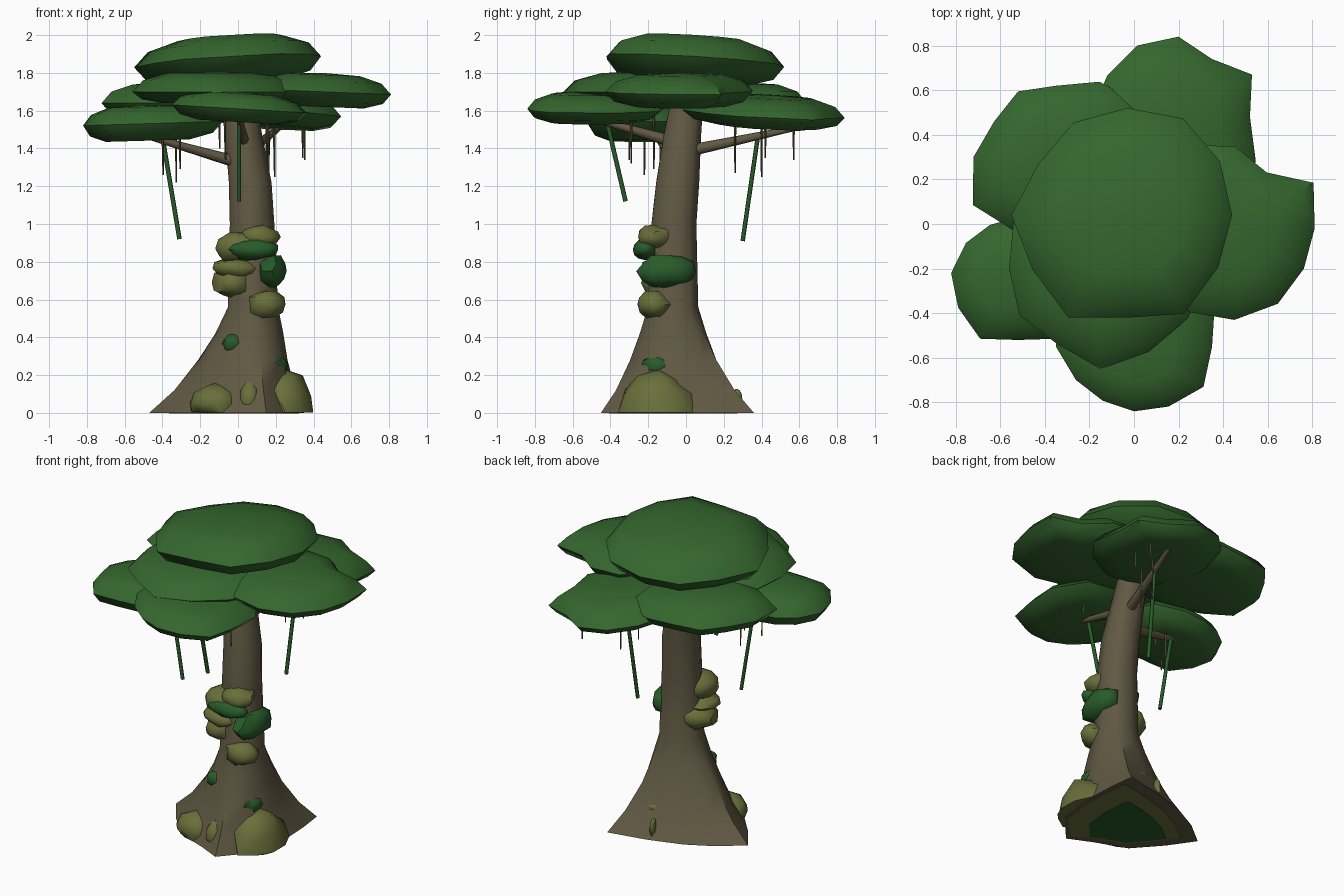
import bpy, bmesh, math, random
from mathutils import Vector, Matrix

random.seed(4)
cube = bpy.data.objects.get("Cube")
if cube:
    bpy.data.objects.remove(cube)


def material(name, rgb):
    mat = bpy.data.materials.new(name)
    mat.use_nodes = True
    mat.diffuse_color = (*rgb, 1)
    shader = next(n for n in mat.node_tree.nodes if n.type == 'BSDF_PRINCIPLED')
    shader.inputs["Base Color"].default_value = (*rgb, 1)
    shader.inputs["Roughness"].default_value = 0.9
    return mat


LEAF = material("leaf green", (.035, .134, .027))
BARK = material("bark brown", (.12, .1, .057))
OLIVE = material("olive moss", (.14, .16, .043))
MOSS = material("deep green moss", (.021, .105, .023))
ROOT = material("dry root", (.12, .11, .045))


def finish(name, bm, mat, angle=40):
    bmesh.ops.recalc_face_normals(bm, faces=bm.faces)
    mesh = bpy.data.meshes.new(name)
    bm.to_mesh(mesh)
    bm.free()
    mesh.materials.append(mat)
    obj = bpy.data.objects.new(name, mesh)
    bpy.context.collection.objects.link(obj)
    bpy.ops.object.select_all(action='DESELECT')
    obj.select_set(True)
    bpy.context.view_layer.objects.active = obj
    bpy.ops.object.shade_smooth_by_angle(angle=math.radians(angle))


def loft(bm, rings):
    """Skin a stack of equal-length point rings, close both ends, return the top."""
    loops = [[bm.verts.new(p) for p in ring] for ring in rings]
    for low, high in zip(loops, loops[1:]):
        for i in range(len(low)):
            j = (i + 1) % len(low)
            bm.faces.new((low[i], low[j], high[j], high[i]))
    bm.faces.new(loops[0][::-1])
    return bm.faces.new(loops[-1])


# Leaf pads: irregular outline in hundredths, flat underside, domed top
def leaf_pad(name, centre, radii, bottom, rim, top, tilt=(0, 0)):
    bm = bmesh.new()
    rise = top - rim
    levels = [(.6, bottom), (.88, bottom + (rim - bottom) * .35), (1, rim),
              (.86, rim + rise * .55), (.55, rim + rise * .9)]
    rings = []
    for scale, z in levels:
        ring = []
        for i, r in enumerate(radii):
            a = math.tau * i / len(radii)
            x = scale * r / 100 * math.cos(a)
            y = scale * r / 100 * math.sin(a)
            ring.append((centre[0] + x, centre[1] + y, z + x * tilt[0] + y * tilt[1]))
        rings.append(ring)
    peak = bmesh.ops.poke(bm, faces=[loft(bm, rings)])["verts"][0]
    peak.co = (*centre, top)
    finish(name, bm, LEAF, angle=55)


leaf_pad("crown_leaf_pad", (-.03, .04),
         (47, 48, 50, 48, 48, 46, 52, 49, 53, 46, 51, 47), 1.75, 1.86, 2.0, (.06, -.06))
leaf_pad("inner_front_leaf_pad", (-.15, -.2),
         (50, 48, 46, 45, 45, 45, 41, 42, 39, 45, 43, 45), 1.64, 1.7, 1.81)
leaf_pad("left_leaf_pad", (.45, -.02),
         (36, 41, 29, 37, 43, 42, 42, 42, 43, 41, 39, 36), 1.62, 1.7, 1.8, (-.04, 0))
leaf_pad("back_leaf_pad", (.2, .48),
         (32, 38, 30, 36, 37, 37, 40, 47, 53, 50, 43, 40), 1.51, 1.58, 1.68, (-.06, -.05))
leaf_pad("back_right_leaf_pad", (-.35, .3),
         (42, 46, 39, 32, 34, 32, 37, 43, 38, 40, 46, 46), 1.56, 1.64, 1.75)
leaf_pad("front_right_leaf_pad", (-.52, -.22),
         (44, 40, 30, 25, 25, 27, 30, 31, 34, 30, 34, 42), 1.44, 1.53, 1.63, (.03, 0))
leaf_pad("front_leaf_pad", (0, -.55),
         (35, 42, 47, 43, 42, 39, 35, 30, 28, 29, 31, 36), 1.54, 1.61, 1.7, (-.06, 0))

# Trunk: uneven flared foot blending into a leaning round stem
foot = [(.32, .36), (.07, .31), (-.15, .24), (-.32, .15), (-.47, .03), (-.36, -.13),
        (-.21, -.3), (0, -.38), (.15, -.45), (.32, -.26), (.35, 0), (.34, .2)]
stem = [(0, 1, .07, -.07, .15), (.12, .66, .07, -.07, .15), (.28, .34, .07, -.07, .15),
        (.42, .14, .08, -.07, .145), (.56, 0, .08, -.07, .135), (1, 0, .075, -.065, .12),
        (1.22, 0, .065, -.045, .115), (1.47, 0, .03, -.02, .1), (1.62, 0, .015, 0, .09)]
rings = []
for z, flare, cx, cy, r in stem:
    ring = []
    for x, y in foot:
        a = math.atan2(y + .06, x - .06)
        ring.append(Vector((cx + r * math.cos(a), cy + r * math.sin(a), z)).lerp(
            Vector((x, y, z)), flare))
    rings.append(ring)
bm = bmesh.new()
loft(bm, rings)
finish("trunk", bm, BARK, angle=55)

# Moss plates under the foot
for part, mat, scale, dx, dy, drop in (("olive", OLIVE, .84, .03, -.03, .002),
                                       ("green", MOSS, .58, -.03, -.08, .004)):
    bm = bmesh.new()
    loft(bm, [[(scale * x + dx, scale * y + dy, z) for x, y in foot]
              for z in (-drop, .001)])
    finish(f"underside_{part}_moss", bm, mat)


# Rods for branches, vines and hanging roots
def rod(name, start, end, r1, r2, mat, sides=6):
    a, b = Vector(start), Vector(end)
    d = b - a
    bm = bmesh.new()
    bmesh.ops.create_cone(bm, cap_ends=True, segments=sides, radius1=r1, radius2=r2,
                          depth=d.length, matrix=Matrix.Translation((a + b) / 2)
                          @ d.to_track_quat('Z', 'Y').to_matrix().to_4x4())
    finish(name, bm, mat, angle=65)


branches = {"right": ((.02, -.05, 1.32), (-.5, -.16, 1.47)),
            "back": ((.05, -.02, 1.38), (.22, .59, 1.51)),
            "front": ((.03, -.05, 1.43), (.01, -.5, 1.56))}
vines = {"right": ((-.4, -.13, 1.46), (-.31, -.13, .92)),
         "back": ((.16, .38, 1.46), (.14, .3, .91)),
         "front": ((.005, -.42, 1.55), (.005, -.32, 1.12))}
for side, (start, end) in branches.items():
    rod(side + "_branch", start, end, .033, .014, BARK, 8)
    rod(side + "_vine", *vines[side], .012, .012, MOSS)

roots = [(-.4, -.22, 1.26), (-.33, -.1, 1.22), (-.31, -.17, 1.29), (.16, .26, 1.27),
         (.19, .4, 1.25), (.34, .42, 1.35), (.35, .57, 1.34), (-.07, -.3, 1.34),
         (.15, -.29, 1.32), (-.1, -.17, 1.4)]
for i, (x, y, z) in enumerate(roots):
    rod(f"hanging_root_{i}", (x, y, 1.57), (x + .004, y, z), .007, .004, ROOT, 4)


# Moss: lumpy squashed balls set into the bark, never below the ground
def moss(name, mat, centre, size):
    bm = bmesh.new()
    bmesh.ops.create_icosphere(bm, subdivisions=2, radius=1)
    for v in bm.verts:
        bump = random.uniform(.92, 1.14)
        v.co = [c + s * bump * k for c, s, k in zip(centre, size, v.co)]
        v.co.z = max(v.co.z, .001)
    finish(name, bm, mat, angle=48)


clumps = [("upper", OLIVE, (.02, -.13, .87), (.14, .12, .09)),
          ("upper_left", OLIVE, (.12, -.16, .93), (.1, .1, .065)),
          ("middle", OLIVE, (-.025, -.1, .69), (.105, .13, .085)),
          ("middle_top", OLIVE, (-.01, -.13, .765), (.12, .11, .055)),
          ("lower", OLIVE, (.145, -.165, .575), (.1, .09, .075)),
          ("upper_band", MOSS, (.085, -.215, .865), (.14, .065, .052)),
          ("side_band", MOSS, (.18, -.1, .75), (.078, .155, .088)),
          ("foot_left", OLIVE, (.25, -.14, 0), (.155, .2, .205)),
          ("foot_front", OLIVE, (-.12, -.25, .05), (.125, .11, .1)),
          ("foot_middle", OLIVE, (.06, -.33, .07), (.05, .05, .09)),
          ("foot_green", MOSS, (.2, -.15, .25), (.06, .08, .06)),
          ("front_green", MOSS, (-.025, -.19, .365), (.058, .05, .05)),
          ("back_upper", OLIVE, (.1, .18, .16), (.06, .04, .03)),
          ("back_lower", OLIVE, (.05, .27, .07), (.015, .03, .06))]
for part, mat, centre, size in clumps:
    moss(part + "_moss", mat, centre, size)
